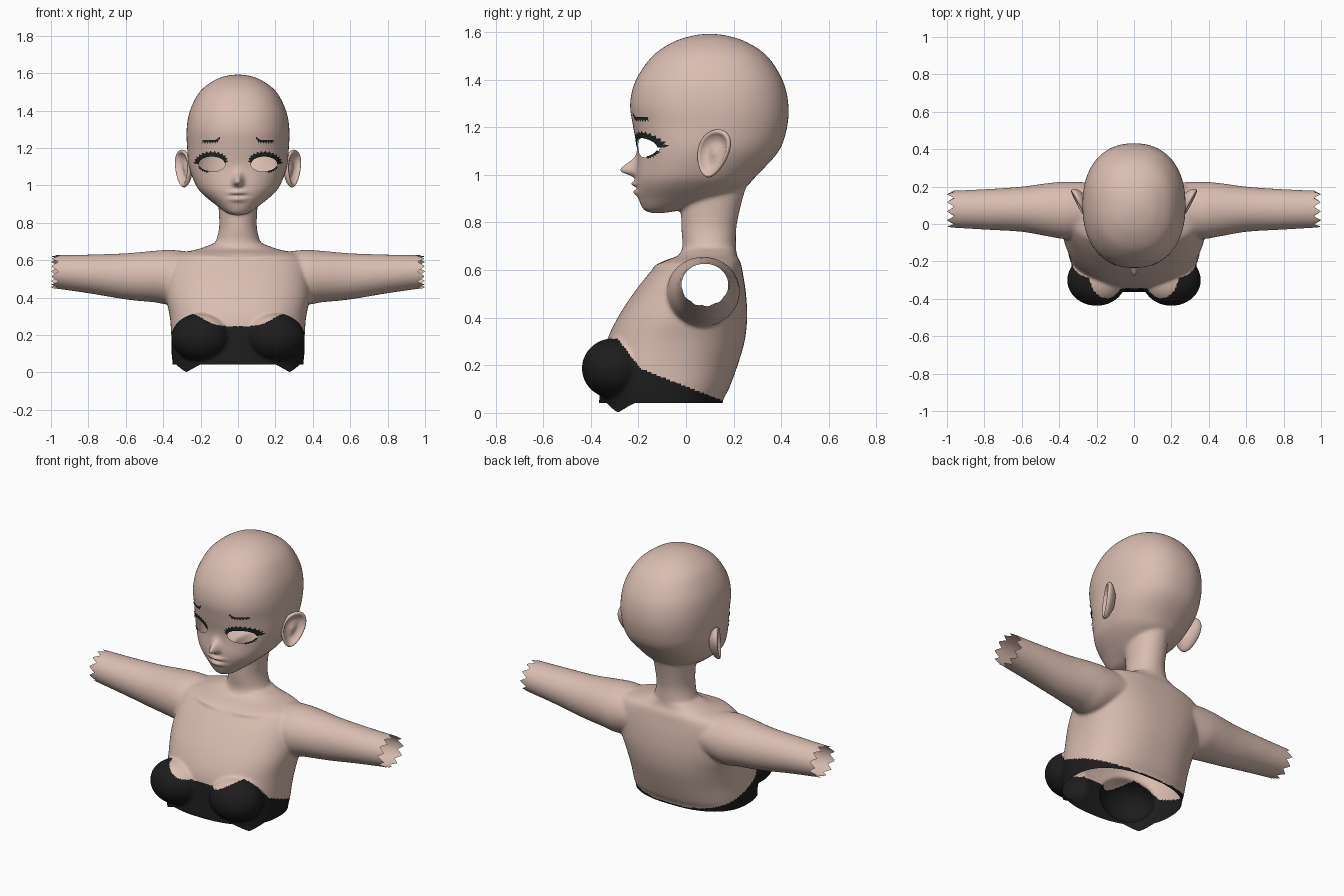
import bpy, bmesh, math
from mathutils import Vector
from mathutils.bvhtree import BVHTree

if "Cube" in bpy.data.objects:
    bpy.data.objects.remove(bpy.data.objects["Cube"])


def material(name, r, g, b):
    m = bpy.data.materials.new(name)
    m.use_nodes = True
    m.diffuse_color = (r, g, b, 1)
    bsdf = next(n for n in m.node_tree.nodes if n.type == 'BSDF_PRINCIPLED')
    bsdf.inputs["Base Color"].default_value = (r, g, b, 1)
    bsdf.inputs["Roughness"].default_value = 0.8
    return m


SKIN = material("skin", 0.70, 0.51, 0.44)
CLOTH = material("black cloth", 0.012, 0.012, 0.012)
HAIR = material("lash black", 0.016, 0.019, 0.019)


def make_object(name, bm, *mats):
    me = bpy.data.meshes.new(name)
    bm.to_mesh(me)
    bm.free()
    for m in mats:
        me.materials.append(m)
    me.shade_smooth()
    ob = bpy.data.objects.new(name, me)
    bpy.context.collection.objects.link(ob)
    return ob


def spline_rows(rows, steps=6):
    """Catmull-Rom interpolation between rows of section values."""
    out = []
    for i in range(len(rows) - 1):
        a, b, c, d = (rows[min(max(k, 0), len(rows) - 1)] for k in range(i - 1, i + 3))
        for s in range(steps):
            t = s / steps
            out.append([0.5 * (2 * q + (r - p) * t + (2 * p - 5 * q + 4 * r - u) * t * t
                               + (3 * q - p - 3 * r + u) * t ** 3)
                        for p, q, r, u in zip(a, b, c, d)])
    return out + [list(rows[-1])]


def skin_rings(bm, rings, caps=True):
    vs = [[bm.verts.new(p) for p in ring] for ring in rings]
    n = len(vs[0])
    for a, b in zip(vs, vs[1:]):
        for i in range(n):
            bm.faces.new((a[i], a[(i + 1) % n], b[(i + 1) % n], b[i]))
    if caps:
        bm.faces.new(vs[0])
        bm.faces.new(vs[-1])


def rounded(t, power):
    c, s = math.cos(t), math.sin(t)
    return (math.copysign(abs(c) ** (2 / power), c), math.copysign(abs(s) ** (2 / power), s))


def upright_loft(bm, rows, power, n=64):
    """Rows: height, half width, front y, back y, y of the widest point."""
    rings = []
    for z, w, front, back, mid in spline_rows(rows):
        ring = []
        for i in range(n):
            c, s = rounded(math.tau * i / n, power)
            ring.append((w * c, mid + s * (back - mid if s > 0 else mid - front), z))
        rings.append(ring)
    skin_rings(bm, rings)


body = bmesh.new()
# Head
upright_loft(body, [
    (.84, .02, -.15, -.09, -.12), (.85, .055, -.175, -.03, -.1), (.87, .085, -.188, .05, -.08),
    (.9, .125, -.2, .15, -.03), (.95, .185, -.21, .25, 0), (1, .225, -.212, .3, .03),
    (1.1, .262, -.205, .39, .07), (1.2, .272, -.222, .425, .1), (1.3, .275, -.235, .43, .1),
    (1.4, .257, -.21, .405, .1), (1.5, .205, -.14, .34, .1), (1.56, .13, -.05, .25, .1),
    (1.585, .065, .03, .17, .1), (1.592, .02, .08, .12, .1)], 2.25)
# Neck
upright_loft(body, [
    (.58, .16, -.05, .21, .09), (.65, .145, -.03, .21, .09), (.7, .12, -.015, .21, .1),
    (.75, .105, -.018, .21, .1), (.8, .1, -.02, .215, .1), (.9, .105, -.02, .238, .1),
    (1, .11, 0, .27, .1)], 2.1)
# Torso
upright_loft(body, [
    (-.07, .345, -.365, .13, -.1), (.05, .35, -.365, .155, -.1), (.1, .355, -.36, .18, -.1),
    (.2, .357, -.35, .217, -.09), (.3, .365, -.333, .246, -.05), (.4, .385, -.287, .257, 0),
    (.5, .39, -.222, .252, .05), (.58, .38, -.16, .24, .08), (.63, .33, -.11, .23, .08),
    (.66, .21, -.035, .215, .09), (.69, .13, -.005, .21, .1)], 2.4)
for side in (-1, 1):
    # Arm: x, front y, back y, lower z, upper z
    rings = []
    for x, front, back, low, top in spline_rows([
            (.18, -.05, .22, .42, .635), (.35, -.08, .226, .365, .655), (.45, -.068, .22, .375, .65),
            (.6, -.042, .2, .39, .637), (.8, -.03, .186, .423, .63), (1.06, -.015, .175, .46, .626)]):
        rings.append([(side * x, (front + back) / 2 + (back - front) / 2 * math.cos(math.tau * i / 40),
                       (low + top) / 2 + (top - low) / 2 * math.sin(math.tau * i / 40))
                      for i in range(40)])
    skin_rings(body, rings)
    # Breast
    made = bmesh.ops.create_uvsphere(body, u_segments=40, v_segments=24, radius=1)["verts"]
    for v in made:
        v.co = (side * .2 + v.co.x * .158, -.3 + v.co.y * .138, .187 + v.co.z * .128)
bmesh.ops.recalc_face_normals(body, faces=body.faces)

# Fuse the parts into one smooth skin
bust = make_object("bust", body, SKIN, CLOTH)
remesh = bust.modifiers.new("fuse", 'REMESH')
remesh.mode = 'VOXEL'
remesh.voxel_size = 0.008
soften = bust.modifiers.new("soften", 'SMOOTH')
soften.factor = 0.5
soften.iterations = 14
fused = bpy.data.meshes.new_from_object(bust.evaluated_get(bpy.context.evaluated_depsgraph_get()))
bm = bmesh.new()
bm.from_mesh(fused)
bpy.data.meshes.remove(fused)
bpy.data.objects.remove(bust)


def bell(d, width):
    return math.exp(-(d / width) ** 2)


# Nose, lips and collarbones
for v in bm.verts:
    x, y, z = v.co
    if y < -.1 and .86 < z < 1.2 and abs(x) < .15:
        v.co.y -= .068 * bell(x, .024) * bell(z - 1.018, .042 if z > 1.018 else .02)
        v.co.y -= .02 * bell(x, .04) * (bell(z - .962, .012) + .8 * bell(z - .926, .014))
        v.co.y += .008 * bell(x, .045) * bell(z - .944, .007)
    elif y < 0 and .55 < z < .69 and abs(x) < .4:
        v.co.y -= .012 * bell(z - .612 - .06 * abs(x), .014) * bell(abs(x) - .14, .1)

face_tree = BVHTree.FromBMesh(bm)

EYE_X, EYE_Z, EYE_W, EYE_H = .14, 1.115, .072, .042


def eye_radius(p):
    return math.hypot((abs(p.x) - EYE_X) / EYE_W, (p.z - EYE_Z) / EYE_H)


def is_eye(p, limit):
    return p.y < -.04 and eye_radius(p) < limit


def arm_end(p):
    turn = (math.atan2(p.z - .54, p.y - .08) / math.tau * 11) % 1
    return .96 + .08 * abs(turn - .5)


def hem(p):
    d = math.hypot(abs(p.x) - .28, p.y + .29)
    return .042 - .042 * max(0, 1 - d / .09)


# Open the eyes, the sleeve ends and the waist
gone = []
for f in bm.faces:
    p = f.calc_center_median()
    if is_eye(p, 1) or abs(p.x) > arm_end(p) or p.z < hem(p):
        gone.append(f)
bmesh.ops.delete(bm, geom=gone, context='FACES')
for v in bm.verts:
    if v.is_boundary:
        if is_eye(v.co, 1.4):
            r = eye_radius(v.co)
            sx = math.copysign(1, v.co.x)
            v.co.x = sx * (EYE_X + (abs(v.co.x) - EYE_X) / r)
            v.co.z = EYE_Z + (v.co.z - EYE_Z) / r
        elif abs(v.co.x) > .9:
            v.co.x = math.copysign(arm_end(v.co), v.co.x)
        elif v.co.z < .1:
            v.co.z = hem(v.co)


# Strapless top, coloured below a curved neckline
def neckline(p):
    front = .247 + .068 * bell(abs(p.x) - .26, .1)
    slope = .39 if p.y > -.19 else 1.3
    return min(front, .185 - slope * (p.y + .19))


for f in bm.faces:
    p = f.calc_center_median()
    f.material_index = 1 if p.z < neckline(p) else 0
make_object("bust", bm, SKIN, CLOTH)


# Lashes and brows: thin plates laid on the face
def on_face(x, z):
    hit = face_tree.ray_cast(Vector((x, -1, z)), Vector((0, 1, 0)))[0]
    return (x, (hit.y if hit else 0) - .006, z)


def plate(name, side, edge_a, edge_b):
    pm = bmesh.new()
    a = [pm.verts.new(on_face(side * x, z)) for x, z in edge_a]
    b = [pm.verts.new(on_face(side * x, z)) for x, z in edge_b]
    for i in range(len(a) - 1):
        pm.faces.new((a[i], a[i + 1], b[i + 1], b[i]) if side > 0 else (b[i], b[i + 1], a[i + 1], a[i]))
    make_object(name, pm, HAIR)


def lid(angle, grow):
    t = math.radians(angle)
    return (EYE_X + (EYE_W + grow) * math.cos(t), EYE_Z + (EYE_H + grow) * math.sin(t))


def lash(name, side, start, end, thick, spike, n=26):
    angles = [start + (end - start) * i / n for i in range(n + 1)]
    outer = [lid(a, thick * min(1, .3 + 4 * i / n) + (spike if i % 2 else 0))
             for i, a in enumerate(angles)]
    plate(name, side, [lid(a, -.003) for a in angles], outer)


# Ear: rings as (size, outward offset) from the back of the shell to the hollow
EAR = [(.4, -.035), (.75, -.02), (.95, -.004), (1, .008), (.95, .017), (.85, .016),
       (.72, .004), (.5, -.006), (.25, -.004), (.05, 0)]

for side, label in ((1, "left"), (-1, "right")):
    lash(label + "_upper_lash", side, 172, 0, .017, .011)
    lash(label + "_lower_lash", side, -18, -75, .003, .008, 12)
    n = 14
    xs = [.095 + .095 * i / n for i in range(n + 1)]
    plate(label + "_brow", side,
          [(x, 1.222 + (.012 if i % 2 else 0) + .02 * bell(x - .095, .012)) for i, x in enumerate(xs)],
          [(x, 1.242 + .018 * bell(x - .095, .016)) for x in xs])
    em = bmesh.new()
    out = Vector((.88, -.48, 0))
    back = Vector((.48, .88, 0))
    up = Vector((.05, .2, .98))
    rings = []
    for size, off in spline_rows(EAR, 3):
        ring = []
        for i in range(36):
            t = math.tau * i / 36
            wide = .073 * (1 + .22 * math.sin(t))
            p = Vector((.287, .118, 1.09)) + out * off
            p += back * (wide * size * math.cos(t)) + up * (.103 * size * math.sin(t))
            p.x *= side
            ring.append(p)
        rings.append(ring)
    skin_rings(em, rings)
    bmesh.ops.recalc_face_normals(em, faces=em.faces)
    make_object(label + "_ear", em, SKIN)
